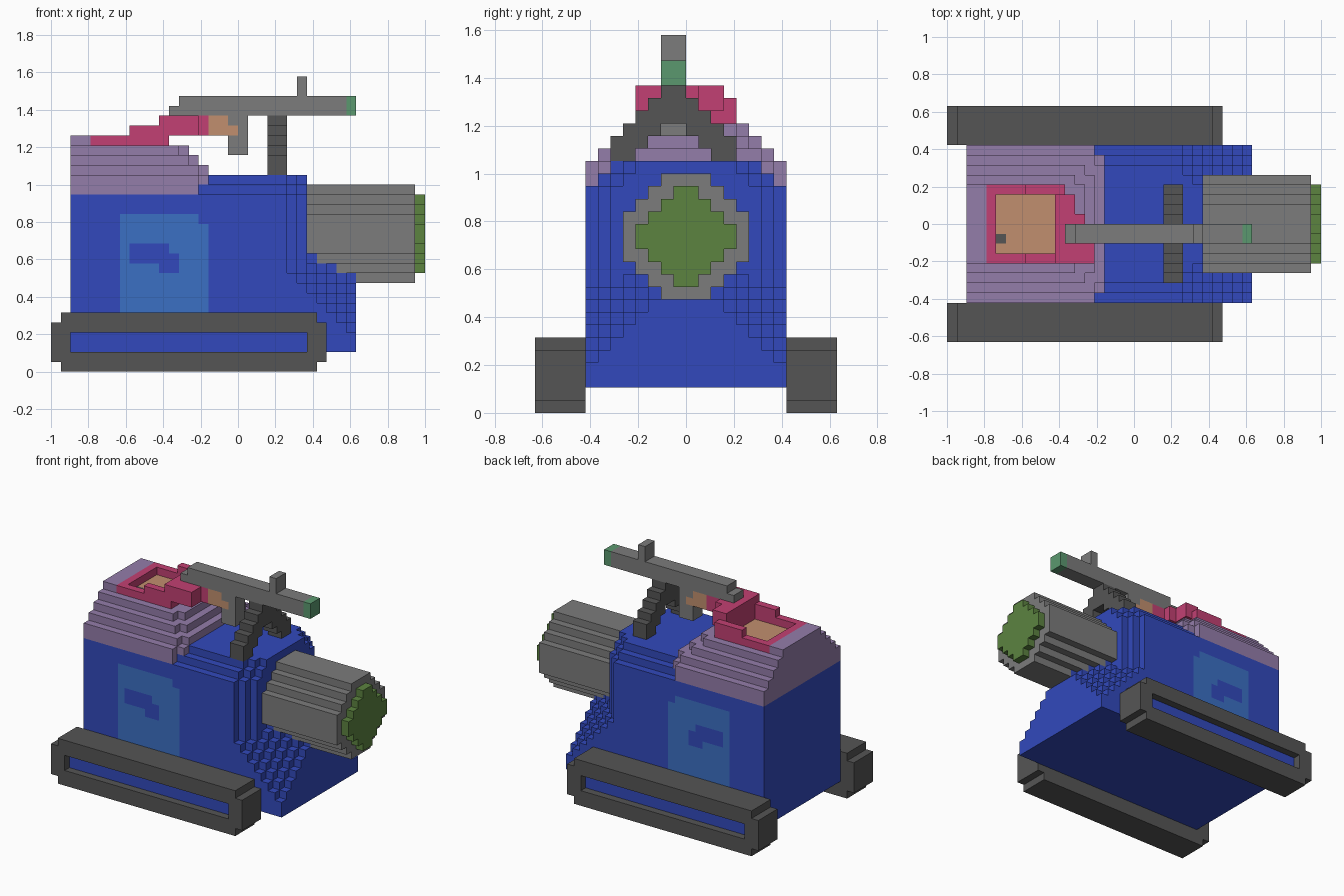
import bpy, bmesh
from itertools import product

old = bpy.data.objects.get("Cube")
if old:
    bpy.data.objects.remove(old, do_unlink=True)

U = 2 / 38  # edge of one block; x runs 0..38, y -12..12, z 0..30


def material(name, rgb):
    lin = [((c / 255 + 0.055) / 1.055) ** 2.4 for c in rgb]
    m = bpy.data.materials.new(name)
    m.use_nodes = True
    m.diffuse_color = (*lin, 1)
    bsdf = next(n for n in m.node_tree.nodes if n.type == 'BSDF_PRINCIPLED')
    bsdf.inputs["Base Color"].default_value = (*lin, 1)
    bsdf.inputs["Roughness"].default_value = 0.8
    return m


MATS = {n: material(n, c) for n, c in {
    "blue": (50, 73, 188), "light_blue": (59, 112, 196), "purple": (148, 125, 170),
    "pink": (194, 64, 115), "tan": (193, 143, 110), "gray": (124, 124, 124),
    "dark_gray": (85, 85, 85), "green": (92, 131, 64), "mint": (91, 152, 111)}.items()}


def box(x0, x1, y0, y1, z0, z1):
    return list(product(range(x0, x1), range(y0, y1), range(z0, z1)))


def fill(bounds, rule):
    """Blocks inside the bounds for which the rule names a colour."""
    return {c: m for c in box(*bounds) if (m := rule(*c))}


def half(y):
    """Outer distance of a block from the centre plane."""
    return max(abs(y), abs(y + 1))


def build(name, cells):
    """Outer skin of a set of blocks, with flat areas merged."""
    bm = bmesh.new()
    verts = {}
    names = sorted(set(cells.values()))
    for c, mat in cells.items():
        for axis, side in product(range(3), (0, 1)):
            n = list(c)
            n[axis] += 2 * side - 1
            if tuple(n) in cells:
                continue
            a, b = (axis + 1) % 3, (axis + 2) % 3
            loop = []
            for da, db in ((0, 0), (1, 0), (1, 1), (0, 1)):
                p = list(c)
                p[axis] += side
                p[a] += da
                p[b] += db
                p = tuple(p)
                if p not in verts:
                    verts[p] = bm.verts.new(((p[0] - 19) * U, p[1] * U, p[2] * U))
                loop.append(verts[p])
            f = bm.faces.new(loop if side else loop[::-1])
            f.material_index = names.index(mat)
    bmesh.ops.dissolve_limit(bm, angle_limit=0.01, verts=bm.verts[:],
                             edges=bm.edges[:], delimit={'MATERIAL'})
    me = bpy.data.meshes.new(name)
    bm.to_mesh(me)
    bm.free()
    for n in names:
        me.materials.append(MATS[n])
    ob = bpy.data.objects.new(name, me)
    bpy.context.collection.objects.link(ob)
    return ob


# Hull: upright cabin with chamfered nose, plus a corner slope below the barrel
def hull(x, y, z):
    X, Y, Z = x + 1, half(y), z + 1
    roof = max(0, Z - 18)
    cabin = X <= 26 and X + Y + roof <= 32 and Y <= 8 - roof and (Z <= 18 or x >= 14)
    slope = X + Y + Z <= 43 and Z <= 18
    if not (cabin or slope):
        return None
    panel = 7 <= x < 16 and 6 <= z < 16 and not (x == 15 and z == 15)
    mark = (8 <= x < 12 and 11 <= z < 13) or (11 <= x < 13 and 10 <= z < 12)
    return "light_blue" if Y == 8 and panel and not mark else "blue"


build("hull", fill((2, 31, -8, 8, 2, 20), hull))

# Stepped rear canopy: (half width, front end) for each layer
LAYERS = {18: (8, 16), 19: (8, 16), 20: (7, 16), 21: (6, 15), 22: (5, 14), 23: (4, 4)}


def canopy(x, y, z):
    w, end = LAYERS[z]
    if half(y) > w or x >= end - (half(y) == w and z < 23):
        return None
    if z == 22 and 5 <= x < 11 and half(y) <= 3:
        return "dark_gray" if (x, y) == (5, -2) else "tan"
    return "purple"


build("canopy", fill((2, 16, -8, 8, 18, 24), canopy))

# Barrel and its muzzle, stepped discs swept along x
BARREL, MUZZLE = (5, 5, 4, 3, 2), (4, 3, 2, 1)


def disc(rows, mat):
    return lambda x, y, z: mat if half(y) <= rows[half(z - 14) - 1] else None


build("barrel", fill((26, 37, -5, 5, 9, 19), disc(BARREL, "gray")))
build("muzzle", fill((37, 38, -4, 4, 10, 18), disc(MUZZLE, "green")))


# Tracks with a recessed blue slot on the outer side
def track(x, y, z):
    if x in (0, 27) and z in (0, 5):
        return None
    if 2 <= x < 26 and 2 <= z < 4:
        return None if half(y) == 12 else "blue" if half(y) == 11 else "dark_gray"
    return "dark_gray"


build("left_track", fill((0, 28, 8, 12, 0, 6), track))
build("right_track", fill((0, 28, -12, -8, 0, 6), track))

# Gunner: open torso shell, rising to the front, with both arms
hole = set(box(5, 11, -3, 3, 23, 26))
shell = box(4, 12, -4, 4, 23, 24) + box(8, 12, -4, 4, 24, 25) + box(11, 12, -4, 3, 25, 26)
build("torso", {c: "pink" for c in shell if c not in hole})
arms = (box(12, 15, -4, -2, 24, 26) + box(12, 16, -2, 0, 24, 26)
        + box(12, 13, 0, 3, 24, 26) + box(13, 14, 0, 1, 24, 26))
build("arms", {c: "pink" for c in arms})
hand = box(16, 18, -2, 0, 24, 26) + box(18, 19, -2, 0, 24, 25)
build("hand", {c: "tan" for c in hand})

# Gun with grip, sight and coloured tip
gun = {c: "gray" for c in box(12, 13, -2, 0, 26, 27) + box(13, 30, -2, 0, 26, 28)
       + box(25, 26, -2, 0, 28, 30) + box(18, 20, -2, 0, 22, 26) if c not in hand}
gun.update({c: "mint" for c in box(30, 31, -2, 0, 26, 28)})
build("gun", gun)

# Stepped arch that carries the gun: (outer, inner) half width for each layer
ARCH = {20: (5, 3), 21: (5, 2), 22: (4, 1), 23: (3, 0), 24: (2, 0), 25: (1, 0)}
build("gun_mount", fill((22, 24, -6, 4, 20, 26), lambda x, y, z:
      "dark_gray" if ARCH[z][1] < half(y + 1) <= ARCH[z][0] else None))
